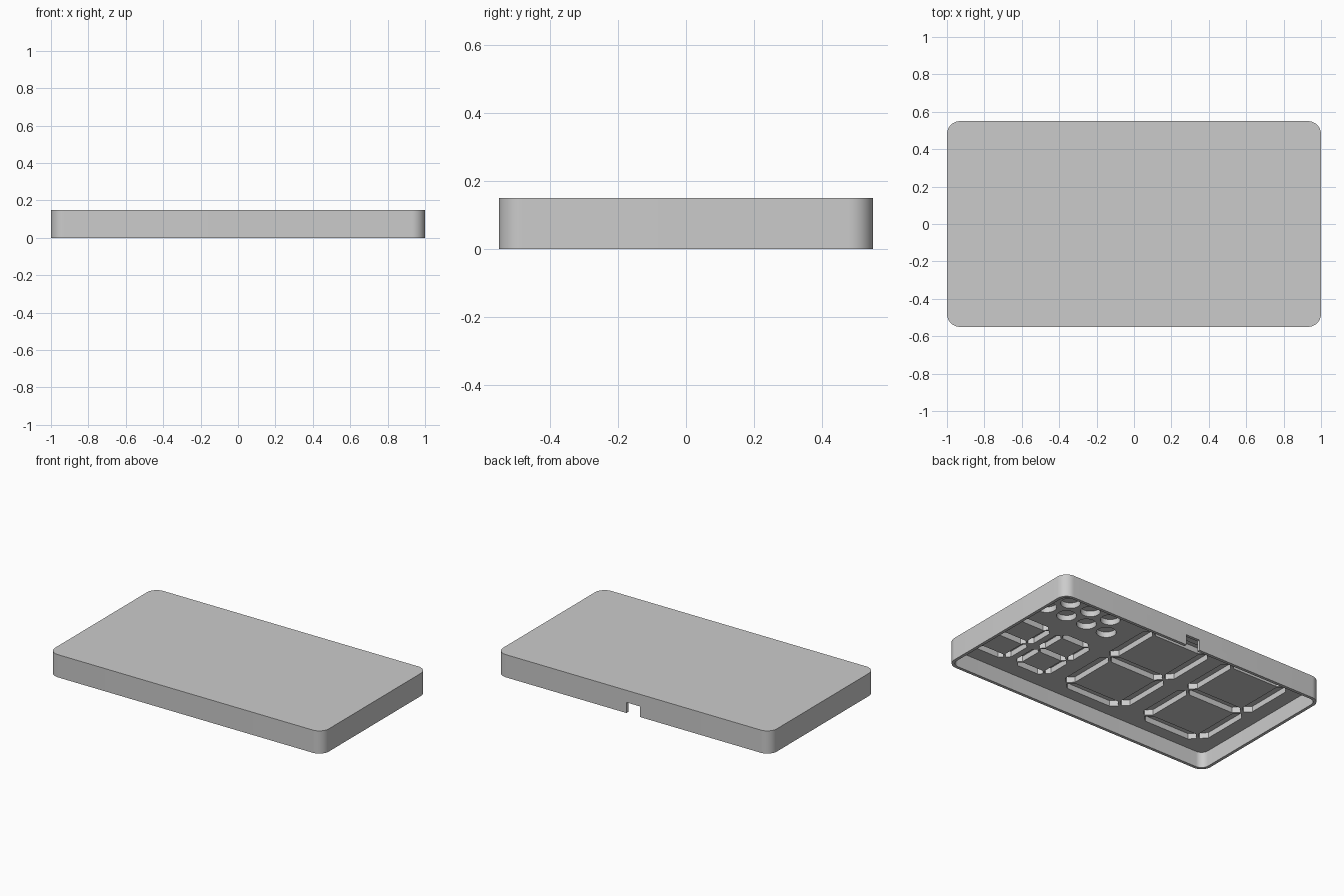
import bpy, bmesh, math
from mathutils import Vector

if "Cube" in bpy.data.objects:
    bpy.data.objects.remove(bpy.data.objects["Cube"], do_unlink=True)

LENGTH, WIDTH, HEIGHT = 2.0, 1.1, 0.15
WALL, CORNER = 0.02, 0.07
PANEL_Z = 0.105      # inner face of the front panel
SKIN_Z = 0.142       # bottom of the thin skin over each light pocket

grey = bpy.data.materials.new("light_grey_plastic")
grey.use_nodes = True
colour = (0.6, 0.6, 0.6, 1)
grey.diffuse_color = colour
grey.node_tree.nodes["Principled BSDF"].inputs["Base Color"].default_value = colour


def prism(bm, outline, z0, z1):
    """Extrude a counter-clockwise outline from z0 to z1."""
    face = bm.faces.new([bm.verts.new((x, y, z0)) for x, y in outline])
    top = bmesh.ops.extrude_face_region(bm, geom=[face])["geom"]
    verts = [g for g in top if isinstance(g, bmesh.types.BMVert)]
    bmesh.ops.translate(bm, verts=verts, vec=(0, 0, z1 - z0))


def finish(bm, name):
    bmesh.ops.recalc_face_normals(bm, faces=bm.faces)
    mesh = bpy.data.meshes.new(name)
    bm.to_mesh(mesh)
    bm.free()
    mesh.materials.append(grey)
    obj = bpy.data.objects.new(name, mesh)
    bpy.context.collection.objects.link(obj)
    return obj


def rounded_rect(hx, hy, r, steps=12):
    pts = []
    for k, (sx, sy) in enumerate([(1, 1), (-1, 1), (-1, -1), (1, -1)]):
        for i in range(steps + 1):
            a = math.pi / 2 * (k + i / steps)
            pts.append((sx * (hx - r) + r * math.cos(a), sy * (hy - r) + r * math.sin(a)))
    return pts


def segment(bm, a, b, width, gap):
    """Pocket with pointed ends between two digit corners."""
    a, b = Vector(a), Vector(b)
    along = (b - a).normalized()
    side = Vector((-along.y, along.x)) * width / 2
    a, b = a + along * gap, b - along * gap
    tip = along * width / 2
    outline = [a, a + tip - side, b - tip - side, b, b - tip + side, a + tip + side]
    prism(bm, outline, PANEL_Z - 0.02, SKIN_Z)


def digit(bm, cx, cy, hx, hy, width, gap):
    """Seven segments: three bars and four uprights."""
    for row in (-1, 0, 1):
        segment(bm, (cx - hx, cy + row * hy), (cx + hx, cy + row * hy), width, gap)
    for sx in (-1, 1):
        for row in (-1, 0):
            x = cx + sx * hx
            segment(bm, (x, cy + row * hy), (x, cy + (row + 1) * hy), width, gap)


# Case body
bm = bmesh.new()
prism(bm, rounded_rect(LENGTH / 2, WIDTH / 2, CORNER), 0, HEIGHT)
case = finish(bm, "clock_case")

# Hollow open at the underside
bm = bmesh.new()
prism(bm, rounded_rect(LENGTH / 2 - WALL, WIDTH / 2 - WALL, CORNER - WALL), -0.05, PANEL_Z)
hollow = finish(bm, "hollow_cutter")

# Cable notch in the back wall
bm = bmesh.new()
prism(bm, [(-0.05, 0.5), (0.05, 0.5), (0.05, 0.6), (-0.05, 0.6)], -0.06, 0.07)
notch = finish(bm, "cable_notch_cutter")

# Light pockets: large digits, small digits, two rows of day dots
bm = bmesh.new()
for cx in (-0.63, -0.02):
    digit(bm, cx, 0, 0.215, 0.41, 0.075, 0.012)
for cx in (0.47, 0.78):
    digit(bm, cx, -0.195, 0.11, 0.21, 0.048, 0.008)
for count, y in ((3, 0.345), (4, 0.215)):
    for i in range(count):
        cx = 0.63 + (i - (count - 1) / 2) * 0.155
        ring = [(cx + 0.06 * math.cos(math.tau * k / 32),
                 y + 0.06 * math.sin(math.tau * k / 32)) for k in range(32)]
        prism(bm, ring, PANEL_Z - 0.02, SKIN_Z)
pockets = finish(bm, "light_pocket_cutter")

# Cut everything out of the case
bpy.context.view_layer.objects.active = case
for cutter in (hollow, notch, pockets):
    cutter.hide_render = True
    mod = case.modifiers.new(cutter.name, "BOOLEAN")
    mod.operation = "DIFFERENCE"
    mod.solver = "EXACT"
    mod.object = cutter
    bpy.ops.object.modifier_apply(modifier=mod.name)
    bpy.data.objects.remove(cutter, do_unlink=True)

bpy.ops.object.select_all(action="DESELECT")
case.select_set(True)
bpy.ops.object.shade_smooth_by_angle(angle=math.radians(30))
